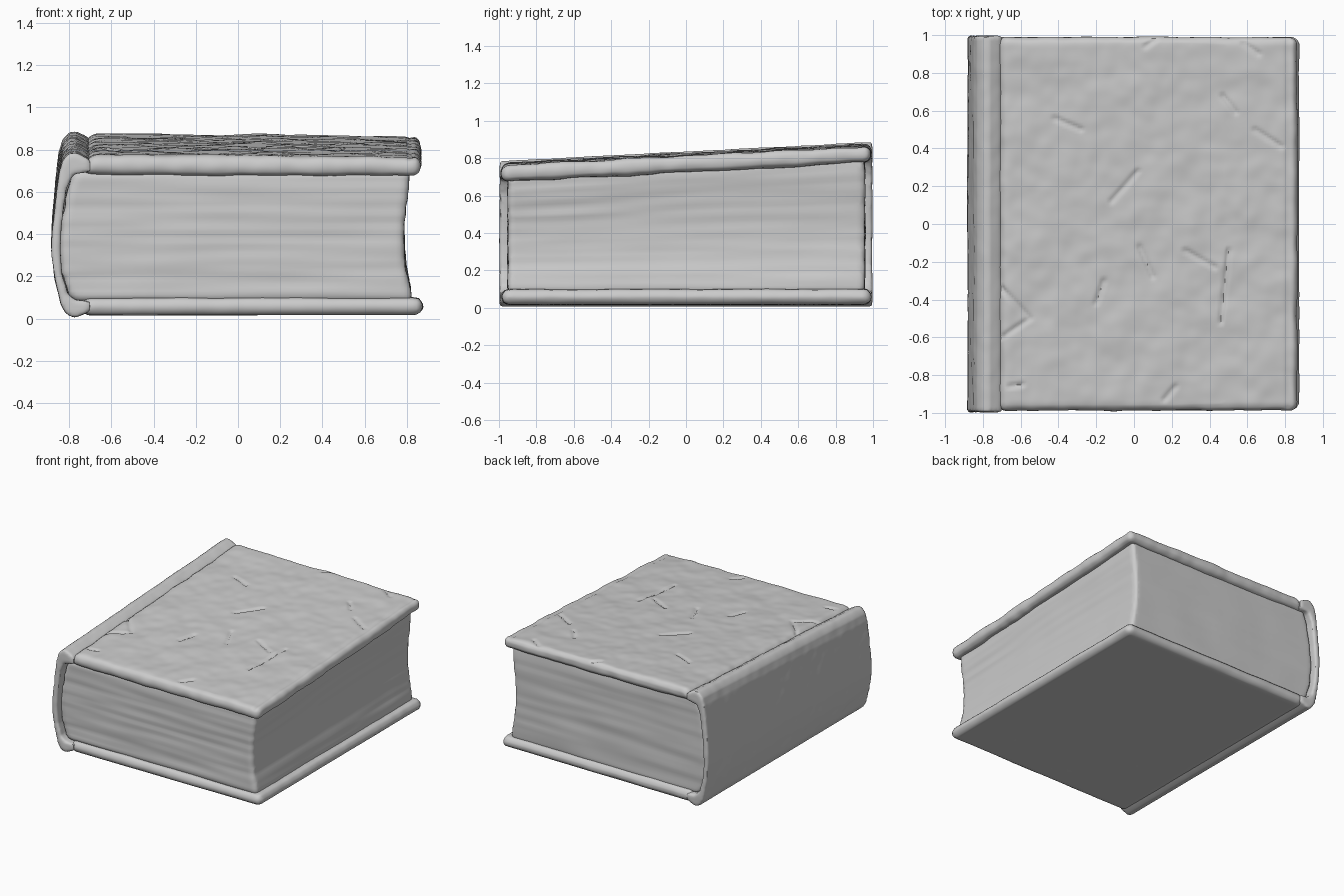
import bpy, bmesh, math
from mathutils import Vector, noise

if "Cube" in bpy.data.objects:
    bpy.data.objects.remove(bpy.data.objects["Cube"])


def tilt(co):
    # the book is thicker towards the back
    t = min(max((co.z - 0.08) / 0.62, 0.0), 1.0)
    co.z += 0.052 * co.y * t


def prism(name, profile, y0, y1, bevel, voxel, shape):
    """Extrude an xz profile along y, round its edges, remesh and sculpt it."""
    bm = bmesh.new()
    face = bm.faces.new([bm.verts.new((x, y0, z)) for x, z in profile])
    ext = bmesh.ops.extrude_face_region(bm, geom=[face])
    for v in ext["geom"]:
        if isinstance(v, bmesh.types.BMVert):
            v.co.y = y1
    bmesh.ops.recalc_face_normals(bm, faces=bm.faces)
    mesh = bpy.data.meshes.new(name)
    bm.to_mesh(mesh)
    bm.free()
    ob = bpy.data.objects.new(name, mesh)
    bpy.context.collection.objects.link(ob)
    b = ob.modifiers.new("round", "BEVEL")
    b.width, b.segments, b.limit_method = bevel, 5, "ANGLE"
    b.angle_limit = math.radians(50)
    r = ob.modifiers.new("remesh", "REMESH")
    r.mode, r.voxel_size = "VOXEL", voxel
    dg = bpy.context.evaluated_depsgraph_get()
    ob.data = bpy.data.meshes.new_from_object(ob.evaluated_get(dg))
    ob.modifiers.clear()
    # sculpt along the normals
    moves = [(v.co.copy(), v.normal.copy()) for v in ob.data.vertices]
    for v, (co, n) in zip(ob.data.vertices, moves):
        new = co + n * shape(co, n)
        tilt(new)
        v.co = new
    bpy.ops.object.select_all(action="DESELECT")
    ob.select_set(True)
    bpy.context.view_layer.objects.active = ob
    bpy.ops.object.shade_smooth_by_angle(angle=math.radians(50))
    return ob


# scratches on the top cover: x0, y0, x1, y1
SCRATCHES = [
    (-0.12, 0.12, 0.02, 0.28), (-0.42, 0.56, -0.28, 0.50),
    (0.27, -0.14, 0.43, -0.23), (0.50, -0.14, 0.46, -0.52),
    (0.03, -0.12, 0.10, -0.28), (0.47, 0.68, 0.54, 0.59),
    (0.64, 0.50, 0.78, 0.41), (-0.70, -0.34, -0.55, -0.50),
    (-0.55, -0.50, -0.70, -0.60), (-0.66, -0.86, -0.59, -0.85),
    (0.16, -0.93, 0.22, -0.86), (0.06, 0.94, 0.12, 0.98),
    (-0.16, -0.30, -0.20, -0.42), (0.58, 0.96, 0.66, 0.90),
]


def scratch_depth(co):
    depth = 0.0
    for x0, y0, x1, y1 in SCRATCHES:
        a, d = Vector((x0, y0)), Vector((x1 - x0, y1 - y0))
        p = co.xy - a
        t = min(max(p.dot(d) / d.length_squared, 0), 1)
        depth = max(depth, 0.012 * (1 - (p - d * t).length / 0.018))
    return depth


def worn(co, n):
    # battered leather: broad dents, small chips and scratches
    h = 0.008 * noise.noise(co * 5) + 0.004 * noise.noise(co * 13)
    if n.z > 0.7:
        h -= scratch_depth(co)
        h -= 0.007 * math.exp(-((co.x - 0.815) / 0.012) ** 2)
    return h


def slight(co, n):
    k = 0.2 if n.z < -0.7 else 1.0
    return k * (0.004 * noise.noise(co * 5) + 0.002 * noise.noise(co * 14))


def streaks(co, n):
    # stacked paper layers
    if abs(n.z) > 0.7:
        return 0.0
    s = Vector((co.x * 1.5, co.y * 1.5, co.z * 22))
    return 0.005 * noise.noise(s) + 0.003 * noise.noise(co * 4)


# covers
prism("top_cover", [(-0.74, 0.735), (0.2, 0.727), (0.865, 0.725),
                    (0.865, 0.815), (0.2, 0.822), (-0.70, 0.825)],
      -0.987, 0.99, 0.04, 0.013, worn)
prism("bottom_cover", [(-0.74, 0.015), (0.875, 0.018),
                       (0.875, 0.10), (-0.74, 0.10)],
      -0.987, 0.99, 0.038, 0.019, slight)

# curved spine with rolled joints wrapping onto both covers
outer = [(-0.70, 0.035), (-0.735, 0.018), (-0.775, 0.004), (-0.81, 0.02),
         (-0.838, 0.07), (-0.868, 0.20), (-0.882, 0.33), (-0.878, 0.46),
         (-0.862, 0.62), (-0.848, 0.74), (-0.83, 0.80), (-0.80, 0.832),
         (-0.765, 0.836), (-0.73, 0.818), (-0.70, 0.80)]
inner = [(-0.70, 0.745), (-0.78, 0.735), (-0.812, 0.66), (-0.832, 0.50),
         (-0.843, 0.36), (-0.832, 0.22), (-0.805, 0.12), (-0.77, 0.09),
         (-0.70, 0.085)]
prism("spine", outer + inner, -0.996, 0.996, 0.012, 0.013, slight)

# page block with a hollow fore-edge and a rounded back
prism("pages", [(-0.77, 0.08), (0.825, 0.08), (0.818, 0.14), (0.80, 0.23),
                (0.788, 0.33), (0.786, 0.42), (0.794, 0.55), (0.808, 0.66),
                (0.815, 0.75), (-0.77, 0.755), (-0.805, 0.66),
                (-0.832, 0.50), (-0.842, 0.36), (-0.832, 0.22),
                (-0.80, 0.12)],
      -0.953, 0.957, 0.025, 0.018, streaks)
